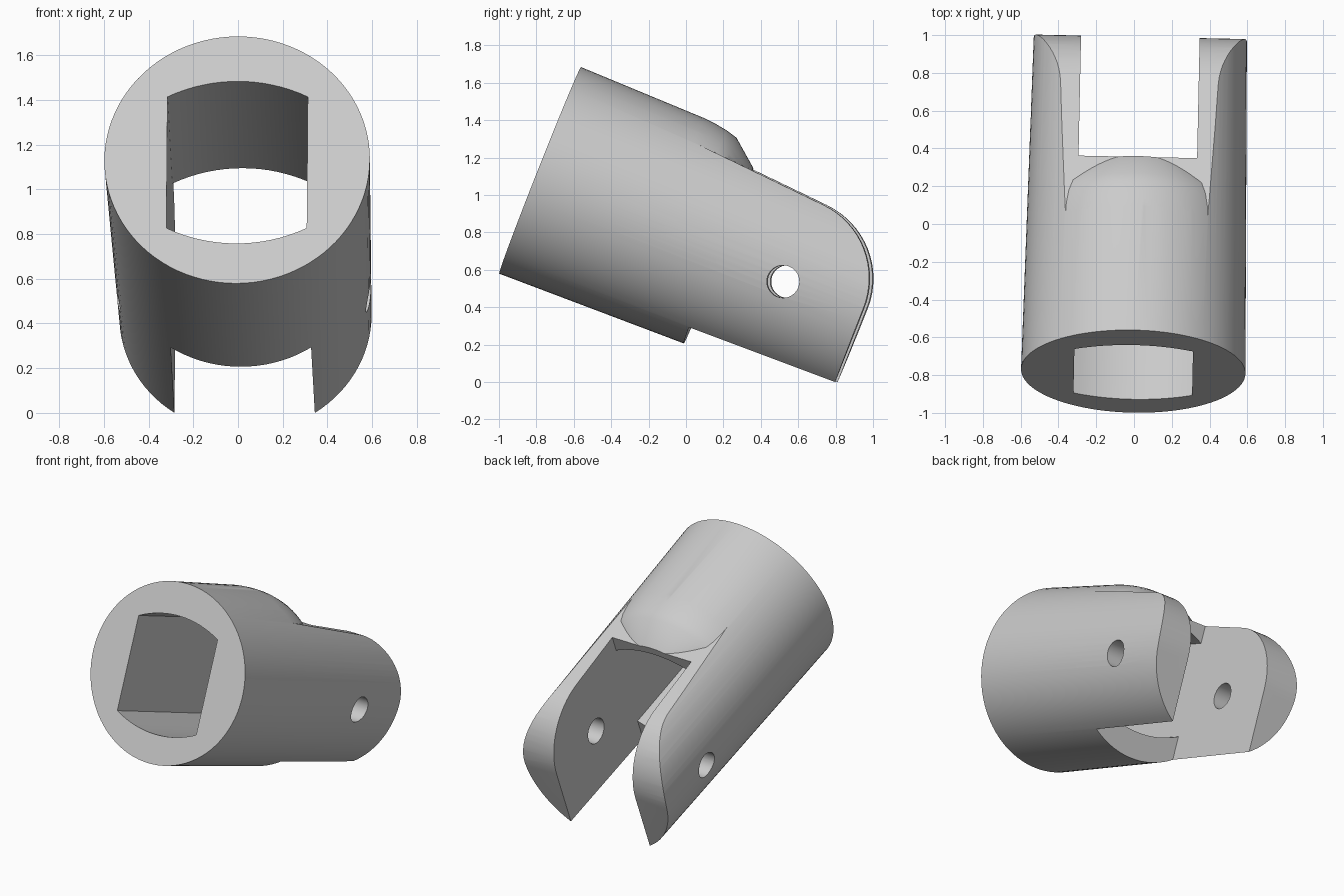
import bpy, bmesh
from math import sin, cos, pi, radians, sqrt
from mathutils import Matrix, Vector

cube = bpy.data.objects.get("Cube")
if cube:
    bpy.data.objects.remove(cube, do_unlink=True)


def finish(name, bm):
    bmesh.ops.recalc_face_normals(bm, faces=bm.faces)
    mesh = bpy.data.meshes.new(name)
    bm.to_mesh(mesh)
    bm.free()
    obj = bpy.data.objects.new(name, mesh)
    bpy.context.collection.objects.link(obj)
    return obj


def loft(name, rings):
    """Solid skinned through closed rings of points, capped at both ends."""
    bm = bmesh.new()
    loops = [[bm.verts.new(p) for p in ring] for ring in rings]
    n = len(loops[0])
    for a, b in zip(loops, loops[1:]):
        for i in range(n):
            j = (i + 1) % n
            bm.faces.new((a[i], a[j], b[j], b[i]))
    bm.faces.new(loops[0])
    bm.faces.new(loops[-1])
    return finish(name, bm)


def revolve(name, profile, sides=96):
    """Solid of revolution about y from (y, radius) pairs."""
    turn = [2 * pi * i / sides for i in range(sides)]
    return loft(name, [[(r * cos(a), y, r * sin(a)) for a in turn] for y, r in profile])


def side_prism(name, points, half=1.0):
    """Side outline of (y, z) points, extruded across x."""
    return loft(name, [[(x, y, z) for y, z in points] for x in (-half, half)])


def cut(target, cutter):
    mod = target.modifiers.new("cut", 'BOOLEAN')
    mod.operation = 'DIFFERENCE'
    mod.solver = 'EXACT'
    mod.object = cutter
    bpy.context.view_layer.objects.active = target
    bpy.ops.object.modifier_apply(modifier=mod.name)
    bpy.data.objects.remove(cutter, do_unlink=True)


FRONT_R, TAPER = 0.594, 0.0157
SLOT = 0.314        # half width of slot and socket
SLOT_Y = 1.055      # where the slot between the prongs begins

# Tapered barrel, built along y
body = revolve("clevis_body", [(0, FRONT_R), (2.1, FRONT_R - 2.1 * TAPER)])

# Trim above the prongs and round their tips, sparing the domed shoulder
tip = [(1.455 + 0.435 * cos(a), -0.045 + 0.435 * sin(a))
       for a in [radians(86 * (1 - i / 16)) for i in range(17)]]
trim = side_prism("tip_trim", [(0.6, 0.453)] + tip
                  + [(1.89, -0.8), (2.4, -0.8), (2.4, 0.9), (0.6, 0.9)])
shoulder = revolve("shoulder", [(0.4, 0.64), (0.70, 0.584), (0.78, 0.577), (0.85, 0.566),
                                (0.912, 0.549), (SLOT_Y, 0.432), (1.2, 0.313)])
cut(trim, shoulder)
cut(body, trim)

# Slot between the two prongs
cut(body, side_prism("slot", [(SLOT_Y, -1), (2.3, -1), (2.3, 1), (SLOT_Y, 1)], SLOT))

# Socket through the barrel: straight sides, bowed top and bottom
bow_r, bow_top = 0.70, 0.39
xs = [SLOT * (i / 8 - 1) for i in range(17)]
upper = [(x, bow_top - bow_r + sqrt(bow_r ** 2 - x * x)) for x in xs]
outline = upper + [(-x, -z) for x, z in upper]
cut(body, loft("socket", [[(x, y, z - 0.012) for x, z in outline] for y in (-0.2, 1.3)]))

# Pin hole through both prongs
cut(body, side_prism("pin_hole", [(1.438 + 0.087 * cos(2 * pi * i / 40),
                                   -0.07 + 0.087 * sin(2 * pi * i / 40)) for i in range(40)]))

# Lean the part into its resting pose
pose = (Matrix.Translation((-0.004, -0.78, 1.14))
        @ Matrix.Rotation(radians(-1.22), 4, 'Z') @ Matrix.Rotation(radians(-21.6), 4, 'X'))
body.data.transform(pose)
low = min(v.co.z for v in body.data.vertices)
body.data.transform(Matrix.Translation(Vector((0, 0, -low))))

# Single grey finish
grey = bpy.data.materials.new("light_grey")
grey.use_nodes = True
color = (0.6, 0.6, 0.6, 1)
grey.diffuse_color = color
grey.node_tree.nodes["Principled BSDF"].inputs["Base Color"].default_value = color
body.data.materials.clear()
body.data.materials.append(grey)
for poly in body.data.polygons:
    poly.material_index = 0

bpy.ops.object.select_all(action='DESELECT')
body.select_set(True)
bpy.context.view_layer.objects.active = body
bpy.ops.object.shade_smooth_by_angle(angle=radians(30))
